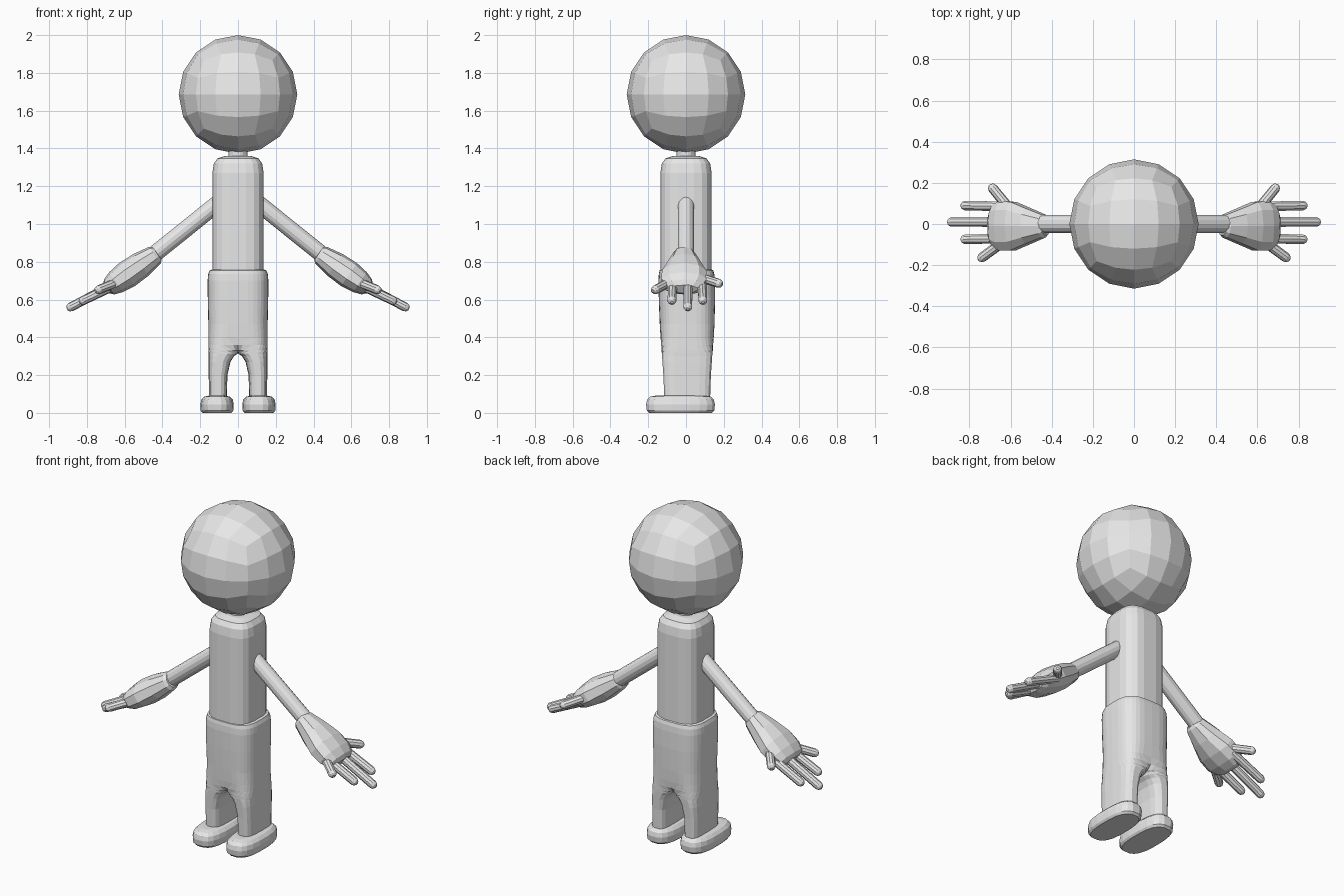
import bpy, bmesh, math
from mathutils import Vector

if "Cube" in bpy.data.objects:
    bpy.data.objects.remove(bpy.data.objects["Cube"])

grey = bpy.data.materials.new("plain grey")
grey.diffuse_color = (0.8, 0.8, 0.8, 1)
grey.use_nodes = True
grey.node_tree.nodes["Principled BSDF"].inputs["Base Color"].default_value = grey.diffuse_color


def finish(name, bm):
    bmesh.ops.remove_doubles(bm, verts=bm.verts, dist=0.0004)
    bmesh.ops.recalc_face_normals(bm, faces=bm.faces)
    me = bpy.data.meshes.new(name)
    bm.to_mesh(me)
    bm.free()
    me.materials.append(grey)
    ob = bpy.data.objects.new(name, me)
    bpy.context.collection.objects.link(ob)
    return ob


def power(c, n):
    return math.copysign(abs(c) ** (2 / n), c)


def oval(a, b, n, count):
    """Points of a rounded rectangle with half sizes a and b."""
    out = []
    for i in range(count):
        t = 2 * math.pi * (i + 0.5) / count
        out.append((a * power(math.cos(t), n), b * power(math.sin(t), n)))
    return out


def loft(bm, rings, closed=True):
    rows = [[bm.verts.new(p) for p in r] for r in rings]
    k = len(rows[0])
    for lo, hi in zip(rows, rows[1:]):
        for i in range(k if closed else k - 1):
            j = (i + 1) % k
            bm.faces.new((lo[i], lo[j], hi[j], hi[i]))
    if closed:
        bm.faces.new(rows[0])
        bm.faces.new(rows[-1])


def upright(name, stations, n, count, cx=0, cy=0):
    """Stack of rounded rectangles: (z, half x, half y)."""
    bm = bmesh.new()
    loft(bm, [[(cx + x, cy + y, z) for x, y in oval(a, b, n, count)]
              for z, a, b in stations])
    return finish(name, bm)


def limb(name, stations, start, direction, side, n=2, count=10):
    """Stations along an axis: (distance, half width, half thickness)."""
    d = Vector(direction).normalized()
    w = d.cross(Vector((0, 1, 0))).normalized()
    v = w.cross(d)
    bm = bmesh.new()
    rings = []
    for s, a, b in stations:
        c = Vector(start) + d * s
        rings.append([c + v * p + w * q for p, q in oval(a, b, n, count)])
    loft(bm, [[(p.x * side, p.y, p.z) for p in r] for r in rings])
    return finish(name, bm)


# Head: ball made from a subdivided cube
bm = bmesh.new()
bmesh.ops.create_cube(bm, size=2)
bmesh.ops.subdivide_edges(bm, edges=bm.edges[:], cuts=3, use_grid_fill=True)
for vert in bm.verts:
    p = Vector([math.tan(c * math.pi / 4) for c in vert.co])
    vert.co = p.normalized() * 0.314 + Vector((0, 0, 1.686))
finish("head", bm)

# Neck and torso
upright("neck", [(1.33, 0.05, 0.05), (1.41, 0.05, 0.05)], 2, 16)
upright("torso", [(0.68, 0.137, 0.137), (1.0, 0.137, 0.137), (1.27, 0.137, 0.137),
                  (1.32, 0.129, 0.129), (1.347, 0.11, 0.11), (1.36, 0.07, 0.07)], 3.2, 20)

# Trousers: one leg whose inner side crosses the middle above the crotch, then mirrored
legs = [  # z, inner x, outer x, front y, back y
    (0.05, 0.060, 0.154, -0.115, 0.128), (0.20, 0.056, 0.155, -0.121, 0.133),
    (0.27, 0.040, 0.156, -0.126, 0.138), (0.30, 0.021, 0.156, -0.128, 0.140),
    (0.315, 0.0, 0.157, -0.129, 0.141), (0.33, -0.015, 0.157, -0.130, 0.142),
    (0.36, -0.055, 0.157, -0.132, 0.144), (0.40, -0.105, 0.157, -0.135, 0.147),
    (0.47, -0.157, 0.157, -0.139, 0.151), (0.60, -0.160, 0.160, -0.144, 0.154),
    (0.70, -0.161, 0.161, -0.146, 0.153), (0.735, -0.158, 0.158, -0.144, 0.150),
    (0.755, -0.150, 0.150, -0.140, 0.144), (0.76, -0.135, 0.135, -0.130, 0.132)]
bm = bmesh.new()
rings = []
for z, xi, xo, y0, y1 in legs:
    cx, a, cy, b, n = (xi + xo) / 2, (xo - xi) / 2, (y0 + y1) / 2, (y1 - y0) / 2, 3.2
    end = math.pi if xi >= 0 else math.acos(-(cx / a) ** (n / 2))
    ring = []
    for i in range(19):
        t = end * (i / 9 - 1)
        x = cx + a * power(math.cos(t), n)
        if xi < 0 and i in (0, 18):
            x = 0
        ring.append((x, cy + b * power(math.sin(t), n), z))
    rings.append(ring)
loft(bm, rings, closed=False)
trousers = finish("trousers", bm)
mirror = trousers.modifiers.new("mirror", 'MIRROR')
mirror.merge_threshold = 0.001

for side, label in ((-1, "left"), (1, "right")):
    # Shoe with a flat sole
    upright(label + "_shoe",
            [(0.0, 0.078, 0.168), (0.012, 0.087, 0.180), (0.045, 0.089, 0.184),
             (0.07, 0.084, 0.178), (0.086, 0.068, 0.162), (0.092, 0.04, 0.13)],
            2.7, 20, cx=0.111 * side, cy=-0.029)
    # Arm
    limb(label + "_arm", [(0, 0.044, 0.044), (0.46, 0.044, 0.044)],
         (0.10, 0, 1.115), (0.78, 0, -0.625), side, count=14)
    # Palm
    limb(label + "_palm",
         [(-0.015, 0.045, 0.042), (0.0, 0.058, 0.054), (0.09, 0.09, 0.070),
          (0.18, 0.123, 0.074), (0.25, 0.125, 0.064), (0.295, 0.105, 0.048),
          (0.315, 0.07, 0.026)],
         (0.44, -0.01, 0.835), (0.82, 0, -0.57), side, n=2.3, count=10)
    # Thumb and fingers: base, tip
    digits = {"thumb": ((0.61, 0.08, 0.715), (0.70, 0.19, 0.68)),
              "first_finger": ((0.62, 0.085, 0.69), (0.84, 0.09, 0.585)),
              "middle_finger": ((0.62, 0.01, 0.70), (0.905, 0.01, 0.55)),
              "third_finger": ((0.62, -0.07, 0.69), (0.84, -0.075, 0.585)),
              "little_finger": ((0.64, -0.09, 0.69), (0.755, -0.175, 0.645))}
    for name, (base, tip) in digits.items():
        span = Vector(tip) - Vector(base)
        length = span.length
        limb(label + "_" + name,
             [(0, 0.025, 0.025), (length - 0.022, 0.024, 0.024),
              (length - 0.007, 0.018, 0.018), (length, 0.008, 0.008)],
             base, span, side)
